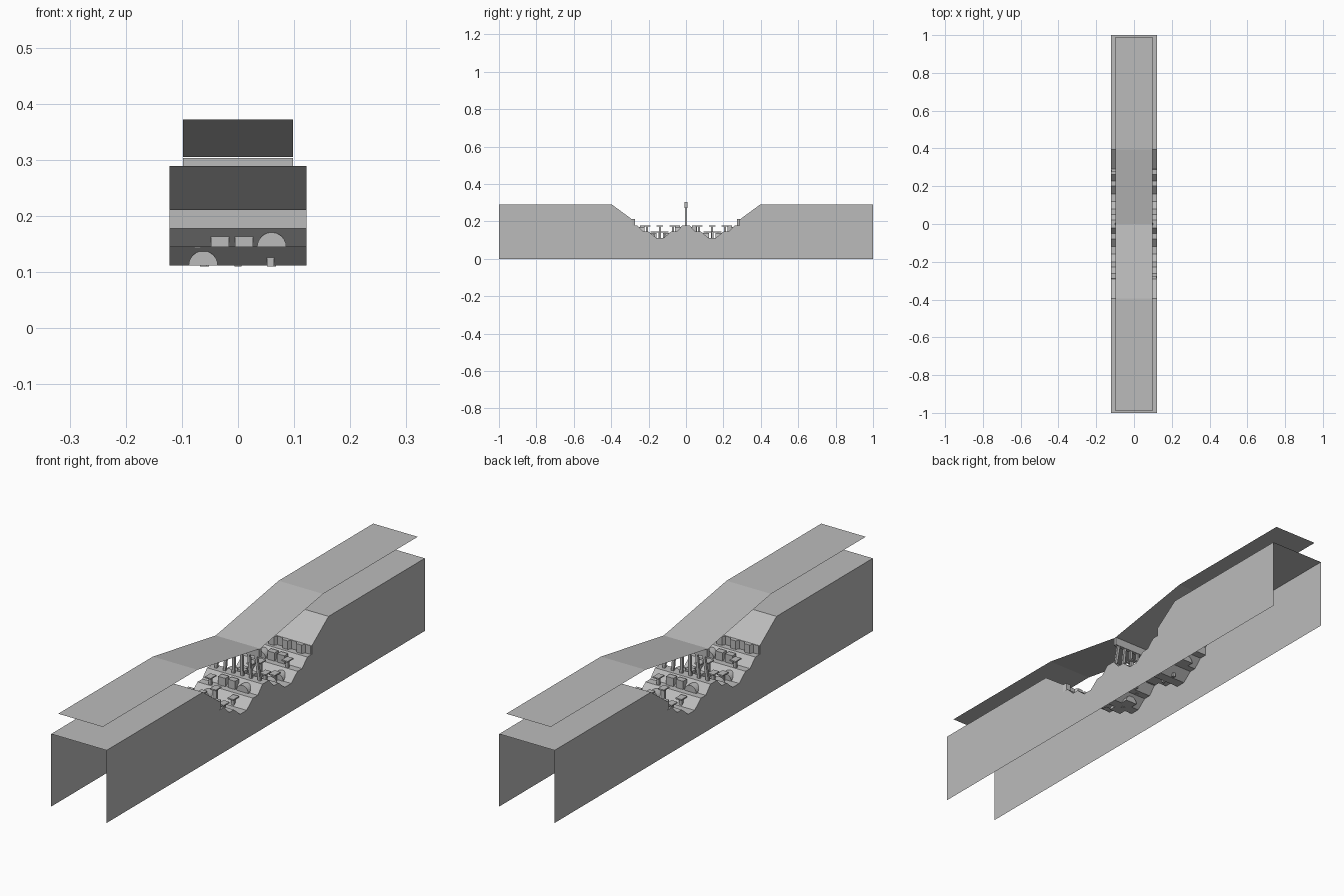
import bpy
import bmesh
import math
from mathutils import Matrix, Vector

cube = bpy.data.objects.get("Cube")
if cube:
    bpy.data.objects.remove(cube, do_unlink=True)

grey = bpy.data.materials.new("plain grey")
grey.use_nodes = True
colour = (0.5, 0.5, 0.5, 1)
grey.diffuse_color = colour
grey.node_tree.nodes["Principled BSDF"].inputs["Base Color"].default_value = colour

W = 0.122          # half width of the ground block
DECK = 0.098       # half width of the bridge deck
FLOOR, LEDGE, BANK = 0.112, 0.145, 0.178
HALF_TURN = Matrix.Rotation(math.pi, 4, 'Z')


def finish(name, bm, fix=True):
    if fix:
        bmesh.ops.recalc_face_normals(bm, faces=bm.faces)
    mesh = bpy.data.meshes.new(name)
    bm.to_mesh(mesh)
    bm.free()
    obj = bpy.data.objects.new(name, mesh)
    mesh.materials.append(grey)
    bpy.context.collection.objects.link(obj)
    return obj


def both_halves(name, bm):
    """Make the part in the front pit and its half-turn copy in the back pit."""
    obj = finish("front_" + name, bm)
    twin = obj.copy()
    twin.name = "back_" + name
    twin.matrix_world = HALF_TURN
    bpy.context.collection.objects.link(twin)


def add_box(bm, x, y, z0, z1, wx, wy):
    m = Matrix.Translation((x, y, (z0 + z1) / 2)) @ Matrix.Diagonal((wx, wy, z1 - z0, 1))
    bmesh.ops.create_cube(bm, size=1, matrix=m)


def strip(bm, path, half):
    """Sheet along a side profile of (y, z) points."""
    rows = [[bm.verts.new((s * half, y, z)) for s in (-1, 1)] for y, z in path]
    for a, b in zip(rows, rows[1:]):
        bm.faces.new((a[0], a[1], b[1], b[0]))


# Ground profile, mirrored about the centre
half_path = [(0.02, BANK), (0.05, LEDGE), (0.08, LEDGE), (0.12, FLOOR),
             (0.16, FLOOR), (0.2, LEDGE), (0.228, LEDGE), (0.262, BANK),
             (0.29, BANK), (0.29, 0.212), (0.395, 0.289), (1, 0.289)]
path = [(-y, z) for y, z in reversed(half_path)] + half_path

bm = bmesh.new()
strip(bm, path, W)
finish("ground_surface", bm, False)

# Side walls under the ground profile
for name, x in (("left_wall", W), ("right_wall", -W)):
    bm = bmesh.new()
    outline = [(-1, 0), (1, 0)] + path[::-1]
    face = bm.faces.new([bm.verts.new((x, y, z)) for y, z in outline])
    if x < 0:
        face.normal_flip()
    finish(name, bm, False)

# Bridge deck
bm = bmesh.new()
strip(bm, [(-0.99, 0.372), (-0.395, 0.372), (0, 0.305), (0.395, 0.372), (0.99, 0.372)], DECK)
finish("bridge_deck", bm, False)

# Bridge pier: cap beam and splayed legs
bm = bmesh.new()
add_box(bm, 0, 0, 0.272, 0.304, 2 * DECK, 0.014)
finish("pier_cap", bm)
bm = bmesh.new()
for i in range(6):
    x = -0.08 + 0.032 * i
    base = Vector((x * 1.2, 0, BANK))
    top = Vector((x, 0, 0.275))
    made = bmesh.ops.create_cube(bm, size=1)["verts"]
    for v in made:
        end = top if v.co.z > 0 else base
        v.co = end + Vector((v.co.x * 0.011, v.co.y * 0.009, 0))
finish("pier_legs", bm)

# Jagged rock lip above each bank
bm = bmesh.new()
steps = 8
front = []
for i in range(steps):
    x0 = -W + 2 * W * i / steps
    x1 = x0 + 2 * W / steps
    y = -0.274 if i % 2 else -0.287
    front += [(x0 + 0.004, y), (x1 - 0.004, y)]
outline = [(-W, -0.294)] + front + [(W, -0.294)]
base = bm.faces.new([bm.verts.new((x, y, BANK)) for x, y in outline])
grown = bmesh.ops.extrude_face_region(bm, geom=[base])["geom"]
bmesh.ops.translate(bm, vec=(0, 0, 0.034),
                    verts=[g for g in grown if isinstance(g, bmesh.types.BMVert)])
both_halves("rock_lip", bm)


# Half-round stones set into the slopes
def half_round(bm, x, y0, y1, z, r=0.026, sides=12):
    ends = []
    for y in (y0, y1):
        arc = [math.pi * i / sides for i in range(sides + 1)]
        ends.append([bm.verts.new((x + r * math.cos(a), y, z + r * math.sin(a))) for a in arc])
    a, b = ends
    n = len(a)
    bm.faces.new(a)
    bm.faces.new(b[::-1])
    for i in range(n):
        j = (i + 1) % n
        bm.faces.new((a[j], a[i], b[i], b[j]))


bm = bmesh.new()
for x, y0, y1, z in ((-0.062, -0.19, -0.158, FLOOR), (-0.062, -0.122, -0.09, FLOOR),
                     (0.06, -0.255, -0.222, LEDGE), (0.06, -0.058, -0.028, LEDGE)):
    half_round(bm, x, y0, y1, z)
both_halves("half_round_stones", bm)

# Square blocks on the upper ledges
bm = bmesh.new()
for x in (-0.032, 0.011):
    for y in (-0.235, -0.045):
        add_box(bm, x, y, LEDGE, BANK, 0.032, 0.024)
both_halves("ledge_blocks", bm)

# T-shaped stands: slab on a post
bm = bmesh.new()
for x, y, z0, z1 in ((0.058, -0.172, FLOOR, LEDGE), (0.058, -0.112, FLOOR, LEDGE),
                     (-0.062, -0.142, FLOOR, LEDGE), (-0.072, -0.208, LEDGE, BANK),
                     (-0.072, -0.07, LEDGE, BANK), (0.0, -0.14, FLOOR, BANK)):
    add_box(bm, x, y, z0 - 0.002, z1 - 0.005, 0.012, 0.01)
    add_box(bm, x, y, z1 - 0.005, z1, 0.026, 0.036)
both_halves("t_stands", bm)
